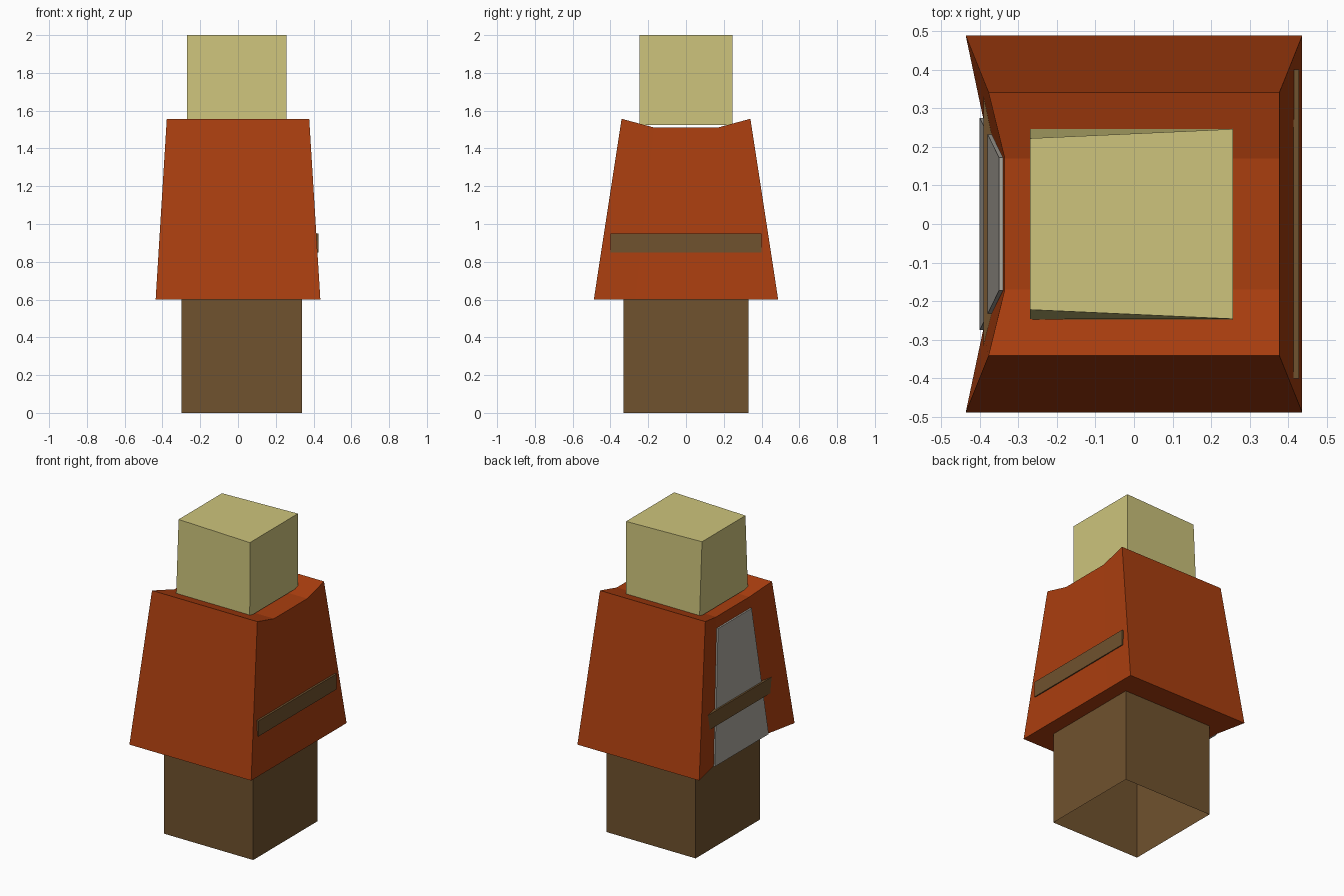
import bpy

if "Cube" in bpy.data.objects:
    bpy.data.objects.remove(bpy.data.objects["Cube"])


def material(name, srgb):
    m = bpy.data.materials.new(name)
    lin = [((c / 255 + 0.055) / 1.055) ** 2.4 for c in srgb]
    m.diffuse_color = (*lin, 1)
    m.use_nodes = True
    m.node_tree.nodes["Principled BSDF"].inputs["Base Color"].default_value = m.diffuse_color
    return m


cream = material("cream", (205, 196, 124))
orange = material("burnt orange", (170, 62, 15))
brown = material("brown", (112, 82, 46))
grey = material("warm grey", (172, 167, 158))


def loft(name, bottom, top, mat, cap_bottom=True, cap_top=True):
    """Join two matching counter-clockwise outlines into a solid."""
    n = len(bottom)
    faces = [(i, (i + 1) % n, n + (i + 1) % n, n + i) for i in range(n)]
    if cap_bottom:
        faces.append(tuple(reversed(range(n))))
    if cap_top:
        if n == 8:  # shallow channel: two sloped borders and a flat middle
            faces += [(n + 0, n + 1, n + 2, n + 7),
                      (n + 7, n + 2, n + 3, n + 6),
                      (n + 6, n + 3, n + 4, n + 5)]
        else:
            faces.append(tuple(range(n, 2 * n)))
    me = bpy.data.meshes.new(name)
    me.from_pydata(bottom + top, [], faces)
    me.materials.append(mat)
    me.update()
    ob = bpy.data.objects.new(name, me)
    bpy.context.collection.objects.link(ob)
    return ob


def rect(x0, x1, y_left, y_right, z):
    return [(x0, -y_left, z), (x1, -y_right, z), (x1, y_right, z), (x0, y_left, z)]


def robe_outline(xc, yc, zc, x_in, y_in, z_in):
    """Rectangle with its -x side pushed in between y = -y_in and y_in."""
    return [(-xc, -yc, zc), (xc, -yc, zc), (xc, -y_in, z_in), (xc, y_in, z_in),
            (xc, yc, zc), (-xc, yc, zc), (-x_in, y_in, z_in), (-x_in, -y_in, z_in)]


# Legs: block open underneath
loft("legs", rect(-0.30, 0.34, 0.33, 0.33, 0), rect(-0.30, 0.34, 0.33, 0.33, 0.605),
     brown, False, False)

# Robe: tapered body with a recess on the left side and a dipped top
loft("robe", robe_outline(0.436, 0.488, 0.6, 0.39, 0.27, 0.6),
     robe_outline(0.377, 0.341, 1.557, 0.335, 0.17, 1.511), orange)

# Shirt panel: thin tapered plate lying in the recess
loft("shirt_panel", rect(-0.400, -0.388, 0.275, 0.275, 0.6),
     rect(-0.350, -0.338, 0.172, 0.172, 1.44), grey)

# Belt: one bar passing through the robe
loft("belt", rect(-0.390, 0.427, 0.40, 0.40, 0.85),
     rect(-0.390, 0.427, 0.40, 0.40, 0.95), brown)

# Head: block slightly narrower at its upper left edge
loft("head", rect(-0.27, 0.257, 0.247, 0.247, 1.523),
     rect(-0.27, 0.257, 0.222, 0.246, 2.0), cream, False)
